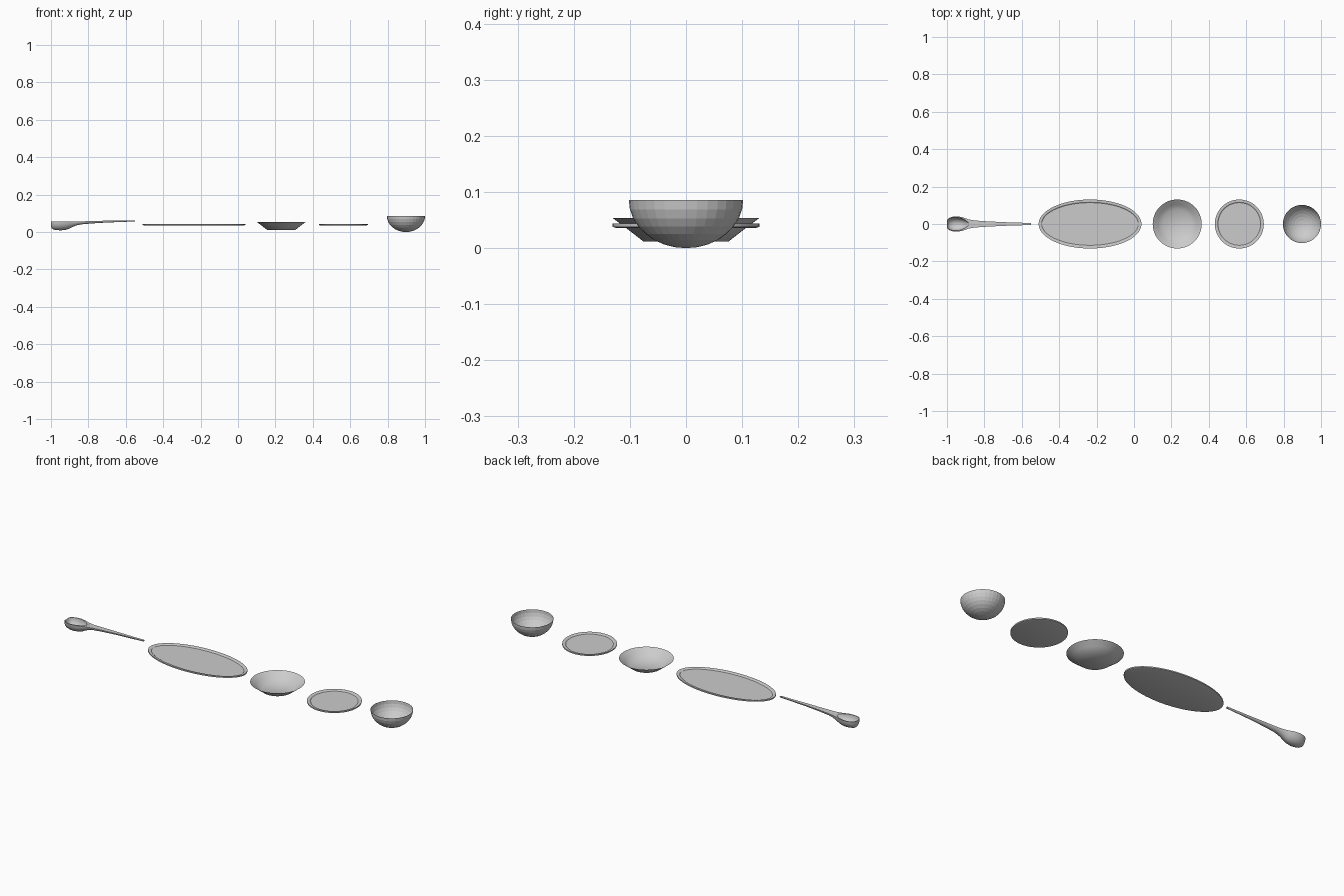
import bpy, bmesh, math
from math import sin, cos, pi

if "Cube" in bpy.data.objects:
    bpy.data.objects.remove(bpy.data.objects["Cube"])


def loft(name, rings, cap_start=False, cap_end=False, smooth=None):
    """Skin closed rings of points into one object."""
    bm = bmesh.new()
    loops = [[bm.verts.new(p) for p in ring] for ring in rings]
    n = len(loops[0])
    for a, b in zip(loops, loops[1:]):
        for i in range(n):
            j = (i + 1) % n
            bm.faces.new((a[i], a[j], b[j], b[i]))
    if cap_start:
        bm.faces.new(loops[0])
    if cap_end:
        bm.faces.new(loops[-1])
    bmesh.ops.remove_doubles(bm, verts=bm.verts, dist=1e-5)
    bmesh.ops.recalc_face_normals(bm, faces=bm.faces)
    me = bpy.data.meshes.new(name)
    bm.to_mesh(me)
    bm.free()
    ob = bpy.data.objects.new(name, me)
    bpy.context.collection.objects.link(ob)
    if smooth:
        bpy.ops.object.select_all(action='DESELECT')
        ob.select_set(True)
        bpy.context.view_layer.objects.active = ob
        bpy.ops.object.shade_smooth_by_angle(angle=math.radians(smooth))
    return ob


def oval(cx, rx, ry, z, n):
    return [(cx + rx * cos(2 * pi * i / n), ry * sin(2 * pi * i / n), z) for i in range(n)]


def plate(name, cx, rx, ry, n=48):
    # closed slab: underside, outer edge, rim, shallow well
    profile = [(0.006, 0.036), (0, 0.038), (0, 0.044), (0.012, 0.043), (0.017, 0.0395)]
    rings = [oval(cx, rx - d, ry - d, z, n) for d, z in profile]
    return loft(name, rings, True, True, 30)


# oval platter and small round plate
plate("oval_platter", -0.235, 0.275, 0.131, 64)
plate("round_plate", 0.563, 0.131, 0.131)

# shallow flared dish, thin wall
loft("shallow_dish", [oval(0.231, r, r, z, 48) for r, z in
                      ((0.076, 0.012), (0.103, 0.033), (0.131, 0.054))],
     cap_start=True, smooth=60)

# deep rice bowl, faceted half sphere
R, H, STEPS = 0.102, 0.086, 8
rings = []
for k in range(STEPS + 1):
    a = pi / 2 * k / STEPS
    rings.append(oval(0.898, max(R * sin(a), 1e-7), max(R * sin(a), 1e-7), H * (1 - cos(a)), 32))
loft("deep_bowl", rings)

# soup spoon: x, half width, top z, bottom z, inner half width, inner bottom z
STATIONS = [
    (-1.000, 0.018, 0.056, 0.030, 0.012, 0.055),
    (-0.996, 0.026, 0.056, 0.020, 0.022, 0.034),
    (-0.985, 0.034, 0.056, 0.013, 0.030, 0.020),
    (-0.965, 0.040, 0.056, 0.010, 0.036, 0.015),
    (-0.945, 0.041, 0.056, 0.009, 0.036, 0.014),
    (-0.920, 0.037, 0.056, 0.012, 0.030, 0.020),
    (-0.900, 0.030, 0.056, 0.019, 0.020, 0.033),
    (-0.885, 0.025, 0.056, 0.027, 0.006, 0.054),
    (-0.865, 0.021, 0.056, 0.035, 0.006, 0.056),
    (-0.840, 0.018, 0.057, 0.041, 0.006, 0.057),
    (-0.780, 0.014, 0.059, 0.046, 0.005, 0.059),
    (-0.700, 0.010, 0.061, 0.051, 0.004, 0.061),
    (-0.620, 0.007, 0.062, 0.054, 0.003, 0.062),
    (-0.550, 0.006, 0.063, 0.057, 0.002, 0.063),
]
N = 12
rings = []
for x, w, top, bot, iw, ib in STATIONS:
    outer = [(x, w * cos(pi * i / N), top - (top - bot) * sin(pi * i / N)) for i in range(N + 1)]
    inner = [(x, -iw * cos(pi * i / N), top - (top - ib) * sin(pi * i / N)) for i in range(N + 1)]
    rings.append(outer + inner)
loft("soup_spoon", rings, True, True, 50)
